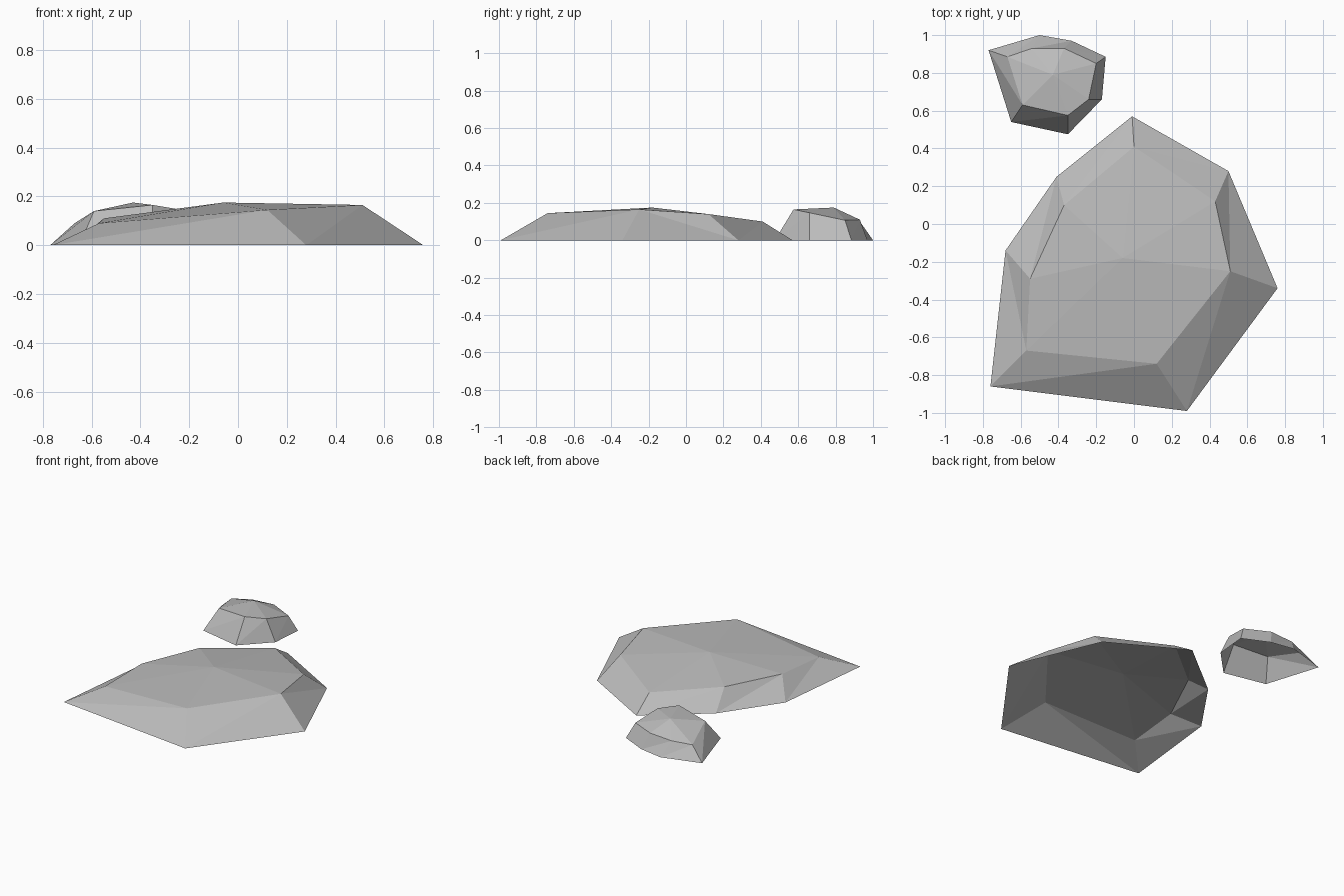
import bpy
import bmesh
from mathutils import Vector

cube = bpy.data.objects.get("Cube")
if cube:
    bpy.data.objects.remove(cube, do_unlink=True)

# Stone material
stone = bpy.data.materials.new("grey stone")
stone.use_nodes = True
grey = (0.5, 0.5, 0.5, 1)
stone.diffuse_color = grey
bsdf = stone.node_tree.nodes["Principled BSDF"]
bsdf.inputs["Base Color"].default_value = grey
bsdf.inputs["Roughness"].default_value = 0.9


def make_rock(name, foot, shoulder, peak, flipped=()):
    """Open-bottomed faceted rock: foot outline, shoulder ring and a peak."""
    bm = bmesh.new()
    low = [bm.verts.new(Vector((x, y, 0))) for x, y in foot]
    high = [bm.verts.new(Vector(p)) for p in shoulder]
    top = bm.verts.new(Vector(peak))
    count = len(low)
    for i in range(count):
        j = (i + 1) % count
        # Sloping side, split along the chosen diagonal
        if i in flipped:
            bm.faces.new((low[i], low[j], high[i]))
            bm.faces.new((low[j], high[j], high[i]))
        else:
            bm.faces.new((low[i], low[j], high[j]))
            bm.faces.new((low[i], high[j], high[i]))
        # Shallow cap facet
        bm.faces.new((high[i], high[j], top))
    mesh = bpy.data.meshes.new(name)
    bm.to_mesh(mesh)
    bm.free()
    mesh.materials.append(stone)
    rock = bpy.data.objects.new(name, mesh)
    bpy.context.collection.objects.link(rock)
    return rock


# Wide low boulder
make_rock(
    "large_rock",
    [(-.76, -.86), (.28, -.99), (.76, -.34), (.5, .28),
     (-.01, .57), (-.41, .25), (-.68, -.14)],
    [(-.57, -.67, .09), (.12, -.74, .145), (.51, -.25, .165), (.43, .12, .14),
     (0, .41, .1), (-.37, .1, .12), (-.55, -.29, .11)],
    (-.06, -.18, .175),
    flipped={2},
)

# Small stone behind it
make_rock(
    "small_rock",
    [(-.65, .54), (-.35, .475), (-.17, .66), (-.15, .885),
     (-.33, .97), (-.5, 1), (-.77, .92)],
    [(-.59, .63, .14), (-.35, .575, .165), (-.24, .66, .147), (-.2, .85, .107),
     (-.37, .93, .11), (-.54, .93, .1), (-.67, .885, .09)],
    (-.43, .79, .175),
)
